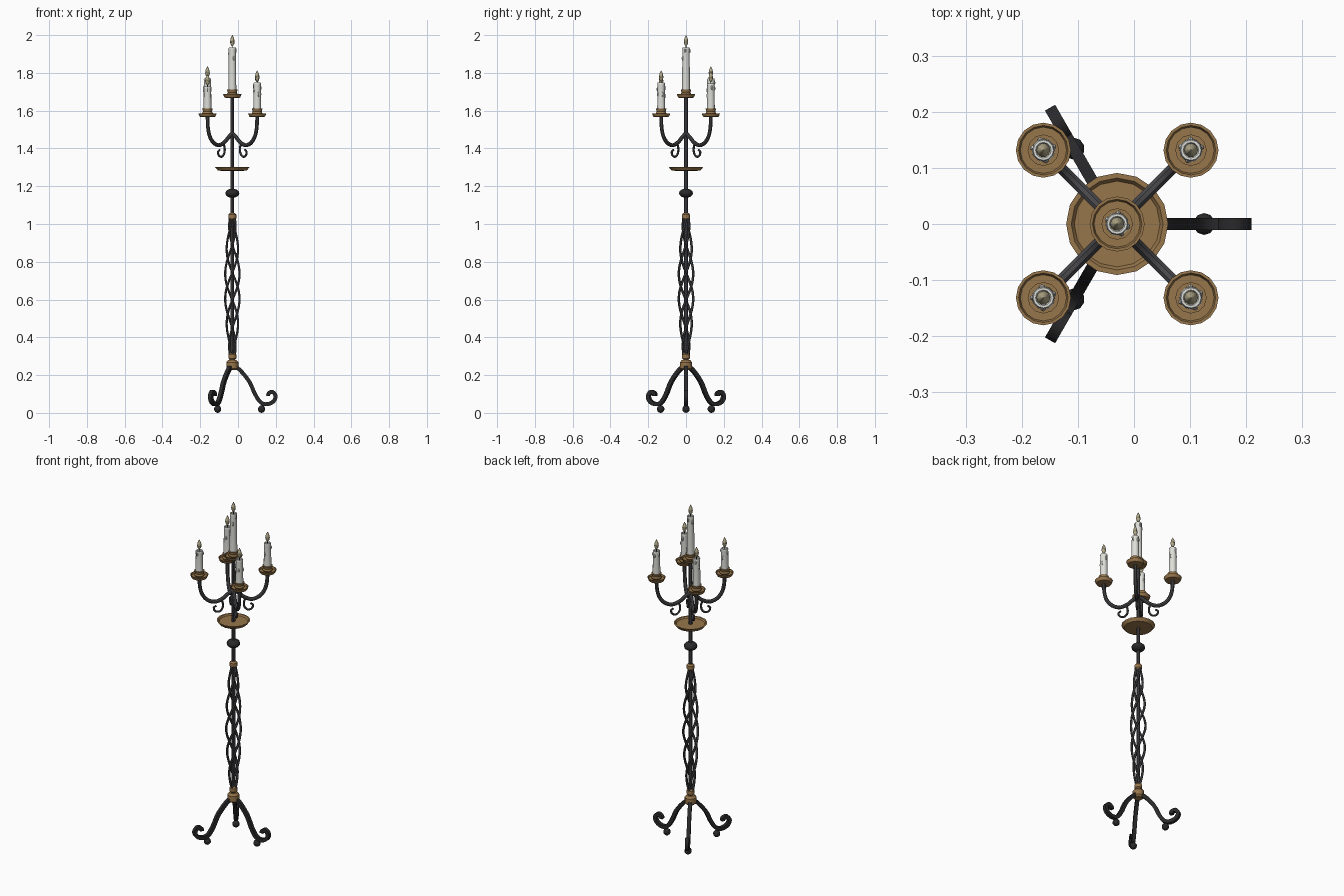
import bpy, bmesh, math, random
from mathutils import Vector, Matrix

if "Cube" in bpy.data.objects:
    bpy.data.objects.remove(bpy.data.objects["Cube"])

random.seed(4)
CX = -0.03  # stand axis


def mat(name, col):
    m = bpy.data.materials.new(name)
    m.diffuse_color = (*col, 1)
    m.use_nodes = True
    m.node_tree.nodes["Principled BSDF"].inputs["Base Color"].default_value = m.diffuse_color
    return m


BLACK = mat("black_iron", (0.022, 0.022, 0.024))
IRON = mat("grey_iron", (0.065, 0.065, 0.072))
GOLD = mat("aged_brass", (0.31, 0.18, 0.07))
WAX = mat("white_wax", (0.74, 0.74, 0.70))
FLAME = mat("pale_flame", (0.46, 0.41, 0.26))


def finish(name, bm, m, loc=(0, 0, 0), rot=0.0):
    bmesh.ops.recalc_face_normals(bm, faces=bm.faces)
    me = bpy.data.meshes.new(name)
    bm.to_mesh(me)
    bm.free()
    me.materials.append(m)
    ob = bpy.data.objects.new(name, me)
    ob.location = (CX + loc[0], loc[1], loc[2])
    ob.rotation_euler.z = rot
    bpy.context.collection.objects.link(ob)
    return ob


def skin(bm, rings):
    for a, b in zip(rings, rings[1:]):
        n = len(a)
        for i in range(n):
            bm.faces.new((a[i], a[(i + 1) % n], b[(i + 1) % n], b[i]))
    bm.faces.new(rings[0])
    bm.faces.new(rings[-1])


def lathe(name, prof, m, loc=(0, 0, 0), n=16):
    """Closed turned part from (radius, z) points."""
    bm = bmesh.new()
    rings = [[bm.verts.new((r * math.cos(2 * math.pi * i / n), r * math.sin(2 * math.pi * i / n), z))
              for i in range(n)] for r, z in prof]
    skin(bm, rings)
    return finish(name, bm, m, loc)


def spline(pts, k=4):
    """Catmull-Rom through (radius, z) points, in the xz plane."""
    p = [Vector((r, 0, z)) for r, z in pts]
    p = [2 * p[0] - p[1]] + p + [2 * p[-1] - p[-2]]
    out = []
    for a, b, c, d in zip(p, p[1:], p[2:], p[3:]):
        for j in range(k):
            t = j / k
            out.append(0.5 * (2 * b + (c - a) * t + (2 * a - 5 * b + 4 * c - d) * t * t
                              + (3 * b - a - 3 * c + d) * t ** 3))
    return out + [p[-2]]


def sweep(name, path, rad, m, ref, n=8, rot=0.0):
    bm = bmesh.new()
    rings = []
    for i, p in enumerate(path):
        t = (path[min(i + 1, len(path) - 1)] - path[max(i - 1, 0)]).normalized()
        b = (ref - ref.dot(t) * t).normalized()
        c = t.cross(b)
        angs = [2 * math.pi * (j + 0.5) / n for j in range(n)]
        rings.append([bm.verts.new(p + rad * (math.cos(a) * b + math.sin(a) * c)) for a in angs])
    skin(bm, rings)
    return finish(name, bm, m, rot=rot)


def ball(name, r, m, loc, sz=1.0, u=10, v=7):
    bm = bmesh.new()
    bmesh.ops.create_uvsphere(bm, u_segments=u, v_segments=v, radius=r, matrix=Matrix.Diagonal((1, 1, sz, 1)))
    return finish(name, bm, m, loc)


Y = Vector((0, 1, 0))

# three scrolled legs with ball feet
leg = spline([(0.01, 0.25), (0.045, 0.222), (0.09, 0.165), (0.12, 0.10), (0.15, 0.056), (0.185, 0.046),
              (0.219, 0.062), (0.229, 0.09), (0.212, 0.111), (0.192, 0.103), (0.19, 0.09)])
for k in range(3):
    a = 2 * math.pi * k / 3
    sweep("leg", leg, 0.0148, BLACK, Y, n=4, rot=a)
    ball("foot_ball", 0.02, BLACK, (0.155 * math.cos(a), 0.155 * math.sin(a), 0.02))

# central pole, brass collars and iron knob
lathe("pole", [(0.010, 0.24), (0.010, 1.68)], IRON, n=8)
lathe("base_collar", [(0.022, 0.226), (0.032, 0.236), (0.032, 0.268), (0.022, 0.28)], GOLD, n=12)
for z in (0.299, 1.04):
    lathe("twist_collar", [(0.013, z - 0.019), (0.021, z - 0.01), (0.021, z + 0.01), (0.013, z + 0.019)], GOLD, n=12)
ball("pole_knob", 0.037, BLACK, (0, 0, 1.163), 0.66, 12, 8)

# basket twist of four rods
for k in range(4):
    path = []
    for i in range(49):
        t = i / 48
        a = 2 * math.pi * (1.25 * t + k / 4)
        r = 0.013 + 0.026 * math.sin(math.pi * t) ** 0.9 if 0 < i < 48 else 0.013
        path.append(Vector((r * math.cos(a), r * math.sin(a), 0.305 + 0.73 * t)))
    sweep("twist_rod", path, 0.0065, IRON, Vector((1, 0, 0)), n=6)


def dish(name, r, z, h, loc=(0, 0)):
    lathe(name, [(r * 0.55, z), (r * 0.84, z + 0.002), (r, z + h), (r * 0.9, z + h),
                 (r * 0.84, z + h * 0.6), (0.008, z + h * 0.6)], GOLD, (*loc, 0))


def candle(x, y, z, top):
    """Drip pan, socket, candle with wax drips, wick and flame."""
    dish("drip_pan", 0.049, z, 0.02, (x, y))
    lathe("socket", [(0.022, z + 0.008), (0.028, z + 0.02), (0.024, z + 0.03), (0.028, z + 0.045),
                     (0.021, z + 0.045)], GOLD, (x, y, 0), 12)
    lathe("candle", [(0.021, z + 0.04), (0.019, top - 0.012), (0.02, top - 0.004), (0.018, top),
                     (0.014, top), (0.012, top - 0.005)], WAX, (x, y, 0), 12)
    for k in range(4):
        a = k * math.pi / 2 + random.uniform(-0.5, 0.5)
        d = random.uniform(0.01, 0.07)
        ball("wax_drip", 0.0055, WAX, (x + 0.019 * math.cos(a), y + 0.019 * math.sin(a), top - d), 2.2, 6, 5)
    lathe("wick", [(0.002, top - 0.006), (0.002, top + 0.014)], BLACK, (x, y, 0), 6)
    lathe("flame", [(0.003, top + 0.007), (0.010, top + 0.018), (0.0125, top + 0.03), (0.009, top + 0.048),
                    (0.001, top + 0.065)], FLAME, (x, y, 0), 10)


# large pan on the pole and the tall central candle
dish("large_pan", 0.091, 1.281, 0.02)
candle(0, 0, 1.667, 1.935)

# four arms with hanging hooks and candles
arm = spline([(0.004, 1.478), (0.03, 1.458), (0.06, 1.432), (0.1, 1.417), (0.14, 1.43),
              (0.17, 1.466), (0.183, 1.515), (0.186, 1.575)])
hook = spline([(0.068, 1.428), (0.058, 1.405), (0.06, 1.376), (0.077, 1.357), (0.099, 1.361),
               (0.107, 1.381), (0.094, 1.393)])
for k, top in enumerate((1.744, 1.77, 1.728, 1.748)):
    a = math.pi / 4 + k * math.pi / 2
    sweep("arm", arm, 0.0105, IRON, Y, rot=a)
    sweep("arm_hook", hook, 0.006, IRON, Y, n=6, rot=a)
    candle(0.186 * math.cos(a), 0.186 * math.sin(a), 1.566, top)

# smooth round parts, keep hard edges
for ob in bpy.context.collection.objects:
    ob.select_set(True)
    bpy.context.view_layer.objects.active = ob
bpy.ops.object.shade_smooth_by_angle(angle=math.radians(35))
